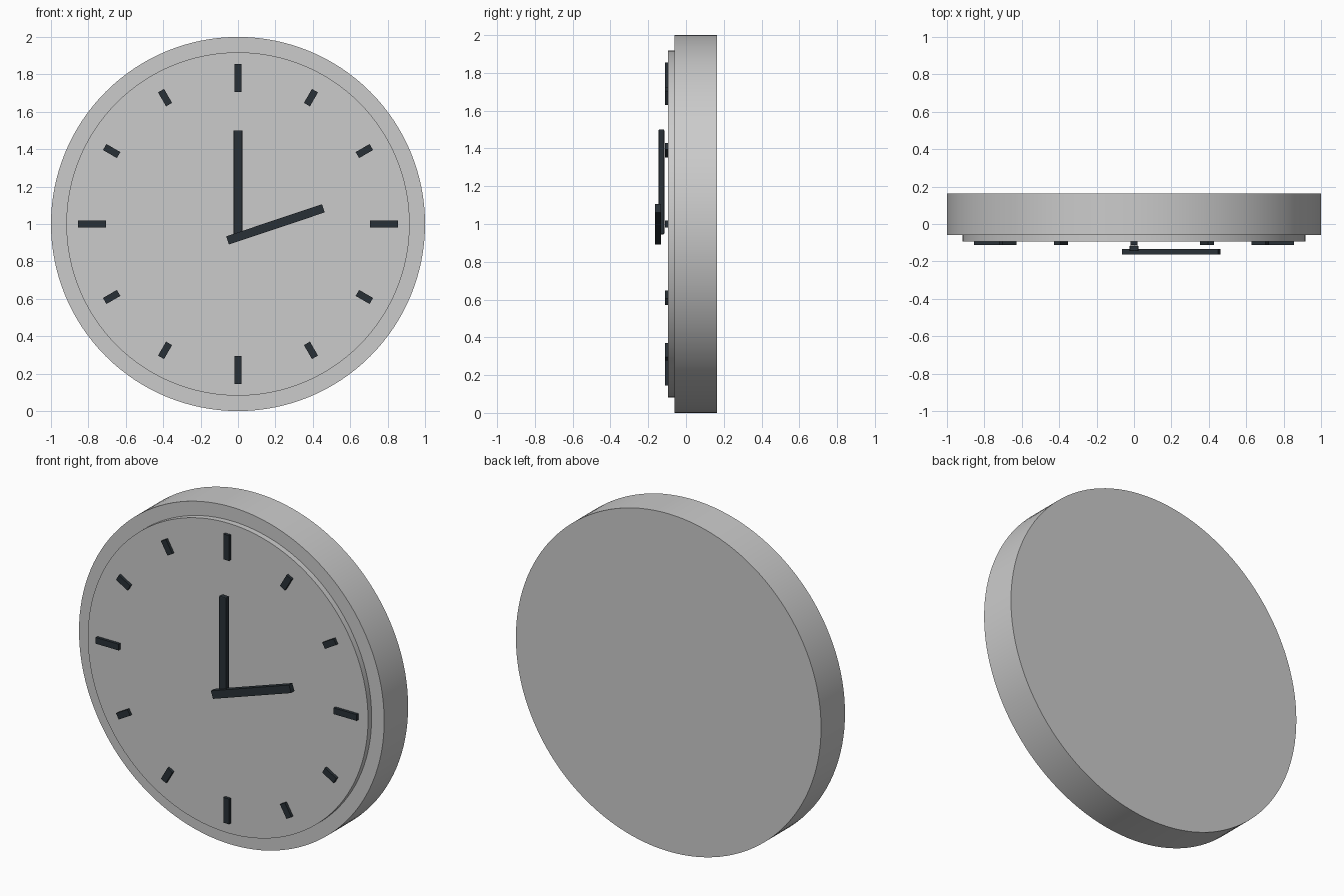
import bpy
from math import radians, sin, cos, pi

if "Cube" in bpy.data.objects:
    bpy.data.objects.remove(bpy.data.objects["Cube"])

dark = bpy.data.materials.new("dark_slate")
dark.diffuse_color = (0.022, 0.03, 0.037, 1)
dark.use_nodes = True
dark.node_tree.nodes["Principled BSDF"].inputs["Base Color"].default_value = dark.diffuse_color
CZ = 1.0  # height of the dial centre


def disc(name, radius, y0, y1):
    """Round slab facing -y, spanning y0..y1."""
    bpy.ops.mesh.primitive_cylinder_add(vertices=128, radius=radius, depth=y1 - y0,
                                        location=(0, (y0 + y1) / 2, CZ),
                                        rotation=(pi / 2, 0, 0))
    ob = bpy.context.object
    ob.name = name
    bpy.ops.object.shade_smooth_by_angle(angle=radians(30))
    return ob


def bar(name, x, z, length, width, y0, y1, clock_angle, bevel=0.0):
    """Dark bar whose long side points along clock_angle (clockwise from 12)."""
    bpy.ops.mesh.primitive_cube_add(size=1, location=(x, (y0 + y1) / 2, z),
                                    rotation=(0, clock_angle, 0))
    ob = bpy.context.object
    ob.name = name
    ob.scale = (width, y1 - y0, length)
    bpy.ops.object.transform_apply(location=False, rotation=False, scale=True)
    ob.data.materials.append(dark)
    if bevel:
        mod = ob.modifiers.new("soft_edges", 'BEVEL')
        mod.width = bevel
        mod.segments = 2
    return ob


# Case and raised dial
disc("case", 1.0, -0.06, 0.164)
disc("dial", 0.918, -0.094, -0.059)

# Hour markers: long at the quarters, short between
for i in range(12):
    a = i * pi / 6
    length = 0.15 if i % 3 == 0 else 0.086
    bar(f"hour_marker_{i or 12}", 0.78 * sin(a), CZ + 0.78 * cos(a),
        length, 0.037, -0.111, -0.092, a)

# Hands
bar("minute_hand", 0, 1.223, 0.555, 0.048, -0.145, -0.115, 0, bevel=0.005)
bar("hour_hand", 0.2, 0.998, 0.54, 0.046, -0.164, -0.133, radians(90 - 18.5))
